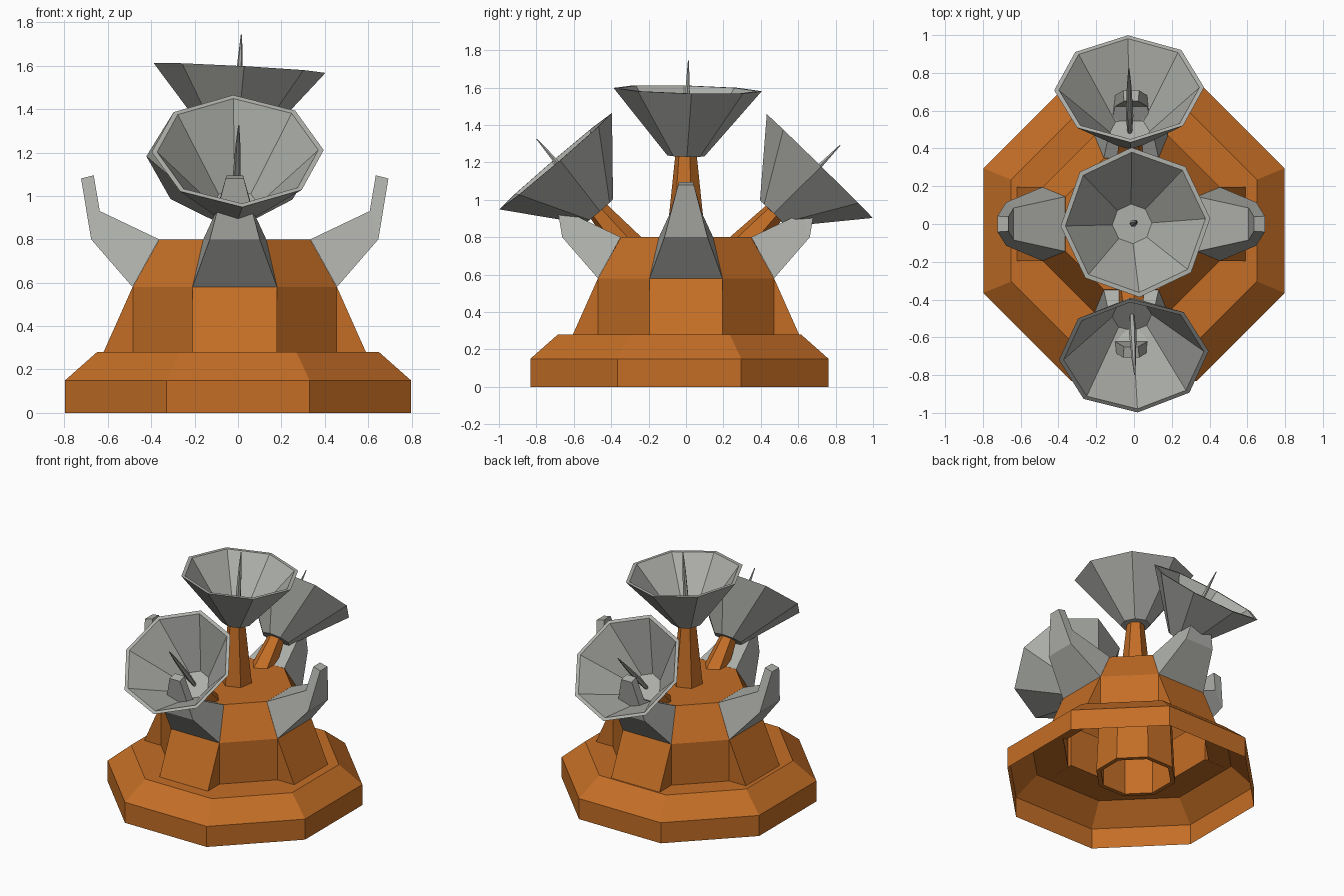
import bpy, bmesh, math
from mathutils import Vector, Matrix

if "Cube" in bpy.data.objects:
    bpy.data.objects.remove(bpy.data.objects["Cube"])


def material(name, rgb):
    m = bpy.data.materials.new(name)
    m.diffuse_color = (*rgb, 1)
    m.use_nodes = True
    m.node_tree.nodes["Principled BSDF"].inputs["Base Color"].default_value = m.diffuse_color
    return m


ORANGE = material("rust_orange", (0.55, 0.155, 0.019))
GREY = material("light_grey", (0.42, 0.43, 0.40))


def loft(name, rings, mat, cap_start=True, cap_end=True, matrix=Matrix()):
    """Join equal-length point rings with quads and cap the ends."""
    bm = bmesh.new()
    vr = [[bm.verts.new(matrix @ Vector(p)) for p in r] for r in rings]
    n = len(rings[0])
    for a, b in zip(vr, vr[1:]):
        for i in range(n):
            j = (i + 1) % n
            bm.faces.new((a[i], a[j], b[j], b[i]))
    if cap_start:
        bm.faces.new(vr[0][::-1])
    if cap_end:
        bm.faces.new(vr[-1])
    if cap_start and cap_end:
        bmesh.ops.recalc_face_normals(bm, faces=bm.faces)
    me = bpy.data.meshes.new(name)
    bm.to_mesh(me)
    bm.free()
    me.materials.append(mat)
    ob = bpy.data.objects.new(name, me)
    bpy.context.collection.objects.link(ob)
    return ob


def ring(n, r, z, cx=0, cy=0, turn=0.0):
    return [(cx + r * math.cos(turn + 2 * math.pi * i / n),
             cy + r * math.sin(turn + 2 * math.pi * i / n), z) for i in range(n)]


def octagon(half, z, cx=0, cy=0):
    """Octagon with flats on the axes, sized by its half width."""
    return ring(8, half / math.cos(math.pi / 8), z, cx, cy, math.pi / 8)


CX, BY = -0.015, -0.035

# Base skirt and body: one shell, open underneath
loft("base_and_body", [
    octagon(0.797, 0.0, 0, BY), octagon(0.797, 0.15, 0, BY),
    octagon(0.65, 0.28, 0, BY), octagon(0.47, 0.28, CX, 0),
    octagon(0.47, 0.58, CX, 0), octagon(0.348, 0.80, CX, 0)],
    ORANGE, cap_start=False)

# Inner sleeve seen from below
loft("inner_sleeve", [
    octagon(0.235, 0.5, CX, 0), octagon(0.255, 0.07, CX, 0),
    octagon(0.225, 0.07, CX, 0), octagon(0.225, 0.5, CX, 0)],
    ORANGE, cap_start=False)


def section(outer, ow, inner, iw):
    """Cross-section quad in the local x/z plane, with half widths in y."""
    return [(outer[0], -ow, outer[1]), (outer[0], ow, outer[1]),
            (inner[0], iw, inner[1]), (inner[0], -iw, inner[1])]


# Buttresses and claws on the four sides
for k, side in enumerate(("right", "back", "left", "front")):
    m = Matrix.Translation((CX, 0, 0)) @ Matrix.Rotation(k * math.pi / 2, 4, 'Z')
    loft("buttress_" + side, [
        section((0.605, 0.279), 0.195, (0.44, 0.279), 0.195),
        section((0.471, 0.58), 0.195, (0.44, 0.58), 0.195)], ORANGE, matrix=m)
    loft("claw_" + side, [
        section((0.471, 0.58), 0.195, (0.349, 0.80), 0.145),
        section((0.662, 0.80), 0.115, (0.622, 0.93), 0.085),
        section((0.708, 1.08), 0.042, (0.65, 1.095), 0.038)], GREY, matrix=m)


def dish_unit(name, foot, axis, post_axis, roll):
    """Post, dish and spike; foot is the centre of the dish floor."""
    def frame(d):
        z = Vector(d).normalized()
        x = Vector((1, 0, 0))
        x = (x - z * x.dot(z)).normalized()
        rot = Matrix((x, z.cross(x), z)).transposed().to_4x4()
        return Matrix.Translation(foot) @ rot
    m = frame(axis)
    t = math.radians(roll)
    loft(name + "_post", [ring(6, 0.105, -0.44, turn=0.35),
                          ring(6, 0.058, 0.005, turn=0.35)], ORANGE, matrix=frame(post_axis))
    loft(name + "_dish", [
        ring(8, 0.10, 0, turn=t), ring(8, 0.397, 0.355, turn=t),
        ring(8, 0.372, 0.355, turn=t), ring(8, 0.105, 0.03, turn=t)], GREY, matrix=m)
    loft(name + "_spike", [ring(6, 0.012, 0.02), ring(6, 0.02, 0.15),
                           ring(6, 0.012, 0.38), ring(6, 0.003, 0.51)], GREY, matrix=m)


# Upright dish and the two tilted dishes
dish_unit("top", (-0.012, 0.0, 1.235), (0.055, 0.025, 1), (0, 0, 1), 3)
dish_unit("front", (-0.012, -0.466, 0.937), (0.03, -0.65, 0.76), (0, -0.65, 0.76), 3)
dish_unit("back", (-0.022, 0.467, 0.927), (-0.01, 0.70, 0.715), (0, 0.68, 0.73), 1)
